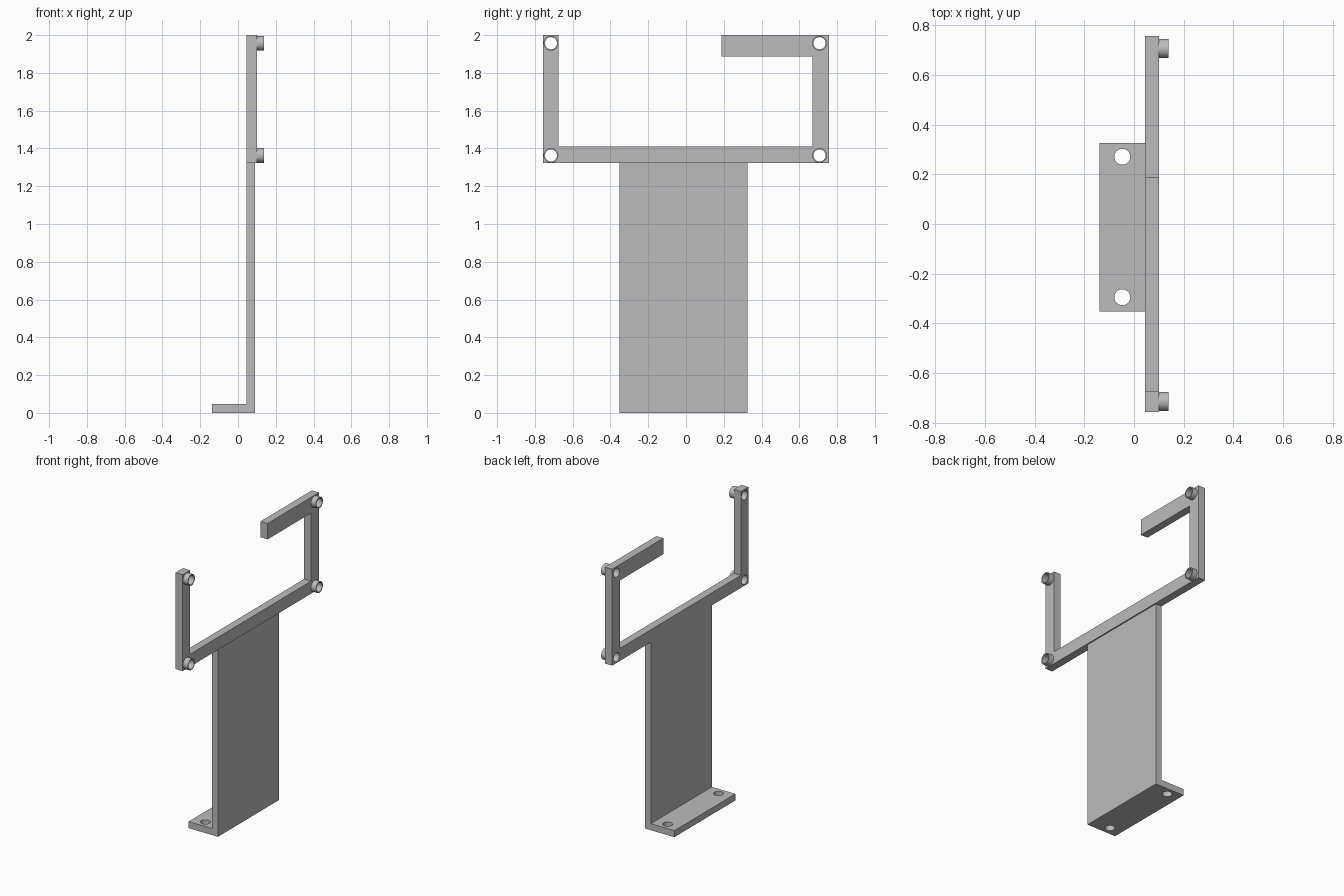
import bpy, bmesh, math
from mathutils import Vector

cube = bpy.data.objects.get("Cube")
if cube:
    bpy.data.objects.remove(cube, do_unlink=True)

grey = bpy.data.materials.new("plain grey")
grey.use_nodes = True
grey.diffuse_color = (0.5, 0.5, 0.5, 1)
grey.node_tree.nodes["Principled BSDF"].inputs["Base Color"].default_value = (0.5, 0.5, 0.5, 1)


def prism(name, points, sweep):
    """Extrude a closed outline of 3D points along a vector."""
    bm = bmesh.new()
    face = bm.faces.new([bm.verts.new(p) for p in points])
    new = bmesh.ops.extrude_face_region(bm, geom=[face])["geom"]
    bmesh.ops.translate(bm, vec=sweep, verts=[v for v in new if isinstance(v, bmesh.types.BMVert)])
    bmesh.ops.recalc_face_normals(bm, faces=bm.faces)
    mesh = bpy.data.meshes.new(name)
    bm.to_mesh(mesh)
    bm.free()
    mesh.materials.append(grey)
    obj = bpy.data.objects.new(name, mesh)
    bpy.context.collection.objects.link(obj)
    return obj


def cylinder(name, base, radius, sweep, sides=40):
    """Round bar along x or z, starting at base."""
    u = Vector((0, 1, 0))
    v = u.cross(Vector(sweep).normalized())
    ring = [Vector(base) + radius * (u * math.cos(a) + v * math.sin(a))
            for a in (2 * math.pi * i / sides for i in range(sides))]
    return prism(name, ring, sweep)


def apply_boolean(obj, tool, operation):
    mod = obj.modifiers.new(operation.title(), "BOOLEAN")
    mod.operation, mod.solver, mod.object = operation, "EXACT", tool
    bpy.context.view_layer.objects.active = obj
    bpy.ops.object.modifier_apply(modifier=mod.name)
    bpy.data.objects.remove(tool, do_unlink=True)


BACK, FRAME_FACE, PLATE_FACE, BOSS_END = 0.045, 0.1, 0.091, 0.138
HALF, BAR_LOW, BAR_TOP, TOP = 0.757, 1.322, 1.41, 2.0
HOLE = 0.032

# L-shaped stand: upright plate with a foot
stand_profile = [(-0.138, 0), (PLATE_FACE, 0), (PLATE_FACE, BAR_LOW), (BACK, BAR_LOW),
                 (BACK, 0.046), (-0.138, 0.046)]
stand = prism("stand", [(x, -0.352, z) for x, z in stand_profile], (0, 0.678, 0))
for y in (-0.295, 0.271):
    apply_boolean(stand, cylinder("foot_hole", (-0.047, y, -0.1), HOLE, (0, 0, 0.25)), "DIFFERENCE")

# Open frame: cross bar, two posts and a short top arm
frame_outline = [(-HALF, BAR_LOW), (HALF, BAR_LOW), (HALF, TOP), (0.187, TOP), (0.187, 1.888),
                 (0.671, 1.888), (0.671, BAR_TOP), (-0.674, BAR_TOP), (-0.674, TOP), (-HALF, TOP)]
frame = prism("frame", [(BACK, y, z) for y, z in frame_outline], (FRAME_FACE - BACK, 0, 0))

# Hollow bosses at the four corners, bored through the frame
for side, y in (("right", -0.715), ("left", 0.707)):
    for level, z in (("lower", 1.363), ("upper", 1.957)):
        boss = cylinder(f"{side}_{level}_boss", (FRAME_FACE, y, z), 0.039, (BOSS_END - FRAME_FACE, 0, 0))
        for part in (boss, frame):
            apply_boolean(part, cylinder("bore", (-0.1, y, z), HOLE, (0.4, 0, 0)), "DIFFERENCE")

# Smooth the round walls and keep the edges sharp
for obj in bpy.context.scene.objects:
    if obj.type == "MESH" and grey.name in obj.data.materials:
        bpy.ops.object.select_all(action="DESELECT")
        obj.select_set(True)
        bpy.context.view_layer.objects.active = obj
        bpy.ops.object.shade_smooth_by_angle(angle=math.radians(30))
